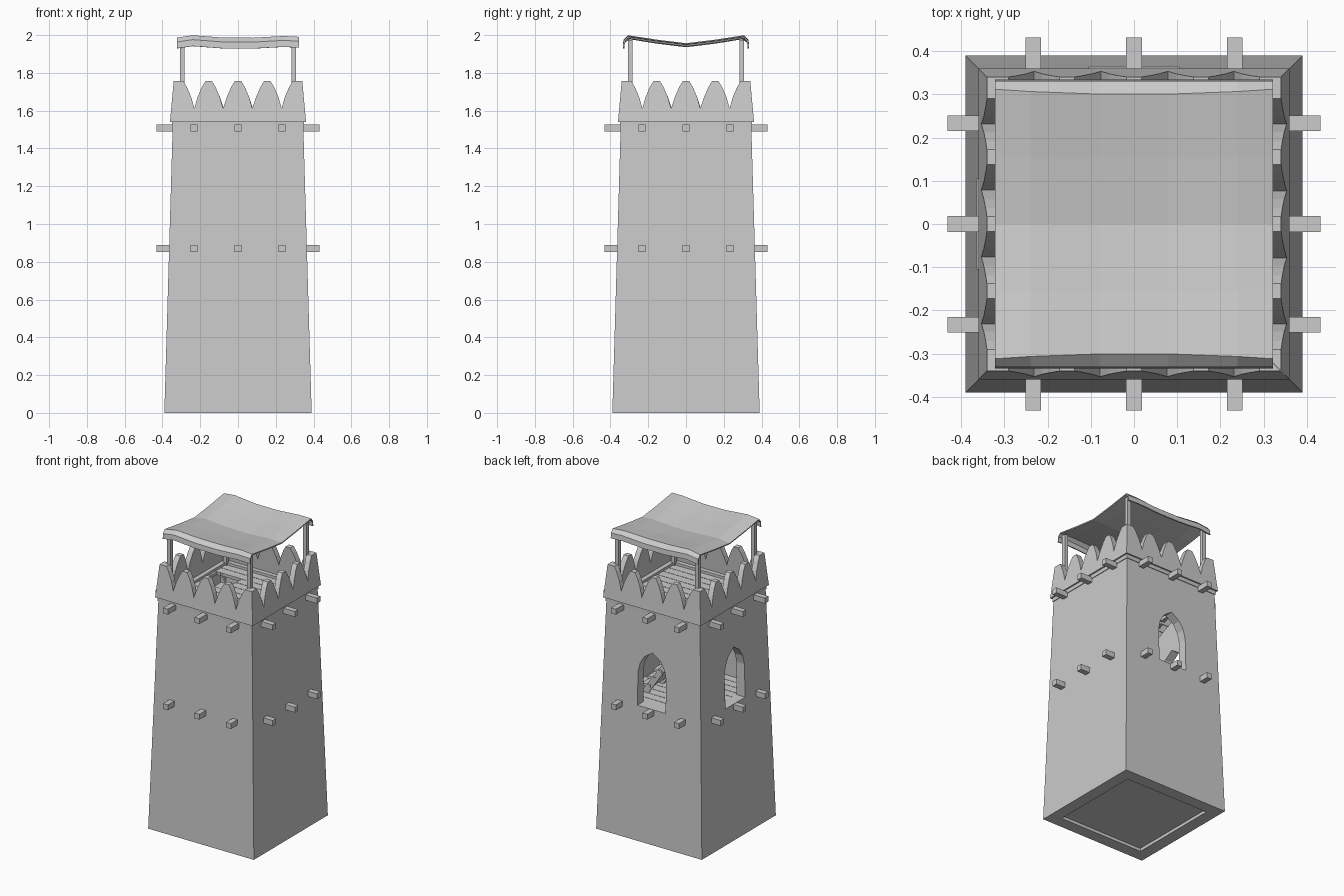
import bpy, bmesh, math
from mathutils import Matrix, Vector

old = bpy.data.objects.get("Cube")
if old:
    bpy.data.objects.remove(old, do_unlink=True)

stone = bpy.data.materials.new("pale_grey")
stone.use_nodes = True
GREY = (0.6, 0.6, 0.6, 1)
stone.diffuse_color = GREY
next(n for n in stone.node_tree.nodes if n.type == 'BSDF_PRINCIPLED').inputs["Base Color"].default_value = GREY


def finish(name, bm):
    bmesh.ops.recalc_face_normals(bm, faces=bm.faces)
    mesh = bpy.data.meshes.new(name)
    bm.to_mesh(mesh)
    bm.free()
    mesh.materials.append(stone)
    ob = bpy.data.objects.new(name, mesh)
    bpy.context.scene.collection.objects.link(ob)
    return ob


def loft(bm, ring_a, ring_b, turn=0):
    """Closed solid between two matching rings, turned about z by quarter turns."""
    rot = Matrix.Rotation(turn * math.pi / 2, 3, 'Z')
    a = [bm.verts.new(rot @ Vector(p)) for p in ring_a]
    b = [bm.verts.new(rot @ Vector(p)) for p in ring_b]
    bm.faces.new(a)
    bm.faces.new(b[::-1])
    for i in range(len(a)):
        j = (i + 1) % len(a)
        bm.faces.new((a[j], a[i], b[i], b[j]))


def rect(x0, x1, y0, y1, z):
    return [(x0, y0, z), (x1, y0, z), (x1, y1, z), (x0, y1, z)]


def box(bm, x0, x1, y0, y1, z0, z1, turn=0):
    loft(bm, rect(x0, x1, y0, y1, z0), rect(x0, x1, y0, y1, z1), turn)


def frustum(name, r0, r1, z0, z1):
    bm = bmesh.new()
    loft(bm, rect(-r0, r0, -r0, r0, z0), rect(-r1, r1, -r1, r1, z1))
    return finish(name, bm)


def cut(target, cutter):
    cutter.hide_render = True
    mod = target.modifiers.new("cut", 'BOOLEAN')
    mod.operation, mod.solver, mod.object = 'DIFFERENCE', 'EXACT', cutter
    bpy.context.view_layer.objects.active = target
    bpy.ops.object.modifier_apply(modifier=mod.name)
    bpy.data.objects.remove(cutter, do_unlink=True)


# Tapered hollow shaft
FLOOR, DECK, WALL_TOP = 0.89, 1.525, 1.54
shaft = frustum("tower_walls", 0.39, 0.345, 0, WALL_TOP)
cut(shaft, frustum("shaft_cutter", 0.31, 0.295, -0.01, WALL_TOP + 0.01))

# Pointed windows in the back and right walls
half = [(0.104, FLOOR), (0.104, 1.11), (0.09, 1.17), (0.06, 1.22)]
arch = half + [(0, 1.262)] + [(-u, z) for u, z in reversed(half)]
for turn in (0, 1):
    bm = bmesh.new()
    loft(bm, [(u, 0.25, z) for u, z in arch], [(u, 0.45, z) for u, z in arch], turn)
    cut(shaft, finish("window_cutter", bm))

# Ground slab
bm = bmesh.new()
box(bm, -0.312, 0.312, -0.312, 0.312, 0.02, 0.06)
finish("ground_slab", bm)


# Plank floors, the upper one with a stair opening
def planks(name, r, top, hole):
    bm = bmesh.new()
    count = 10
    step = 2 * r / count
    for k in range(count):
        y0, y1 = -r + k * step + 0.0015, -r + (k + 1) * step - 0.0015
        spans = [(-r, -0.28), (-0.1, r)] if hole and 5 <= k <= 7 else [(-r, r)]
        for x0, x1 in spans:
            box(bm, x0, x1, y0, y1, top - 0.02, top)
    finish(name, bm)


planks("lower_floor", 0.305, FLOOR, False)
planks("upper_deck", 0.3, DECK, True)

# Stair with open treads and two stringers
bm = bmesh.new()
TREADS = 10
for i in range(TREADS):
    x = 0.17 - 0.042 * i
    z = FLOOR + 0.058 * (i + 1)
    box(bm, x - 0.035, x + 0.025, 0.01, 0.185, z - 0.018, z)
finish("stair_treads", bm)
bm = bmesh.new()
side = [(0.2, FLOOR), (0.15, FLOOR), (-0.25, DECK - 0.05), (-0.25, DECK)]
for y in (0.012, 0.17):
    loft(bm, [(x, y, z) for x, z in side], [(x, y + 0.012, z) for x, z in side])
finish("stair_stringers", bm)

# Projecting beam ends on all four sides
bm = bmesh.new()
for turn in range(4):
    for z in (0.87, 1.508):
        for x in (-0.233, 0, 0.233):
            box(bm, x - 0.018, x + 0.018, 0.32, 0.432, z - 0.018, z + 0.018, turn)
finish("beam_ends", bm)

# Leaning parapet with five pointed merlons a side, mitred at the corners
LOW, TOP, VALLEY = WALL_TOP, 1.757, 1.612


def lean(z):
    return 0.36 - 0.09 * (z - LOW)


tooth = [(-0.076, VALLEY), (-0.058, 1.675), (-0.036, 1.725), (-0.017, TOP),
         (0.017, TOP), (0.036, 1.725), (0.058, 1.675)]
crest = []
for c in (-0.155, 0, 0.155):
    crest += [(c + u, z) for u, z in tooth]
shoulder = [(-0.29, TOP), (-0.271, 1.725), (-0.249, 1.675)]
crest = shoulder + crest + [(0.231, VALLEY)] + [(-u, z) for u, z in reversed(shoulder)]
bm = bmesh.new()
for turn in range(4):
    rings = []
    for inset in (0, 0.036):
        def end(s, z):
            return (s * (lean(z) - inset), z)
        outline = [end(-1, LOW), end(-1, TOP)] + crest + [end(1, TOP), end(1, LOW)]
        rings.append([(u, lean(z) - inset, z) for u, z in outline])
    loft(bm, rings[0], rings[1], turn)
finish("parapet", bm)

# Ledge joining the deck to the parapet
ledge = frustum("deck_ledge", 0.35, 0.35, DECK - 0.01, LOW + 0.002)
cut(ledge, frustum("ledge_cutter", 0.295, 0.295, DECK - 0.05, LOW + 0.05))

# Canopy posts
bm = bmesh.new()
for turn in range(4):
    box(bm, 0.283, 0.308, 0.283, 0.308, DECK - 0.01, 1.975, turn)
finish("canopy_posts", bm)

# Sagging cloth canopy with flaps hanging over front and back
columns = [(-0.322, -0.008), (-0.24, 0.004), (-0.08, -0.008), (0.08, -0.009), (0.24, 0), (0.322, -0.004)]
rows = [(0.334, 1.938), (0.331, 1.972), (0.312, 1.995), (0.155, 1.972)]
rows = [(-y, z) for y, z in rows] + [(0, 1.953)] + rows[::-1]
bm = bmesh.new()
grid = []
for x, lift in columns:
    pinch = 0.012 * (1 - (x / 0.322) ** 2)
    line = []
    for y, z in rows:
        shift = -math.copysign(pinch, y) if 0.3 < abs(y) < 0.32 else 0
        line.append(bm.verts.new((x, y + shift, z + lift)))
    grid.append(line)
for a, b in zip(grid, grid[1:]):
    for j in range(len(rows) - 1):
        bm.faces.new((a[j], b[j], b[j + 1], a[j + 1]))
canopy = finish("cloth_canopy", bm)
cloth = canopy.modifiers.new("thickness", 'SOLIDIFY')
cloth.thickness = 0.008
cloth.offset = -1
